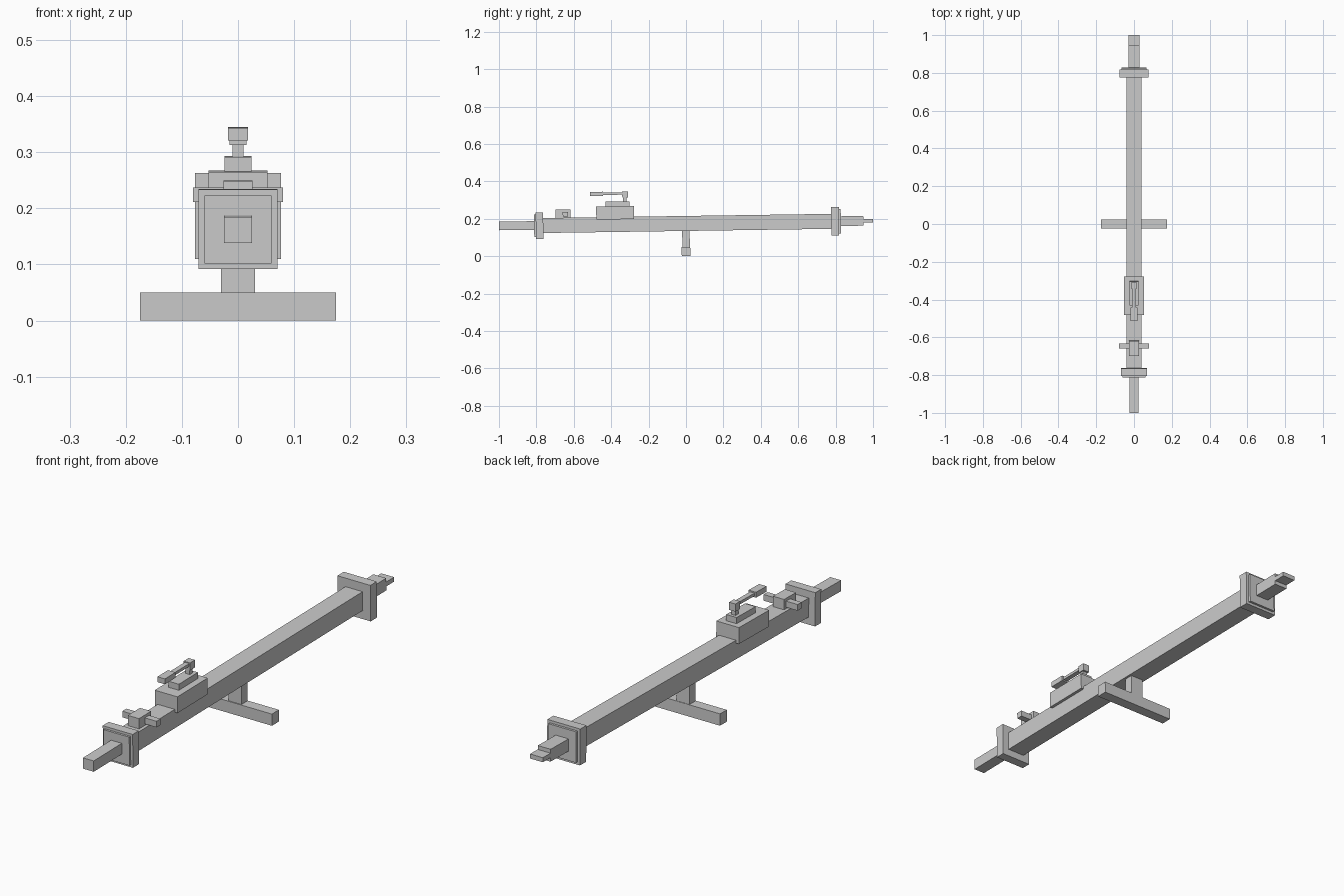
import bpy
import math
from mathutils import Matrix

TILT = math.atan(0.0145)  # the whole model leans slightly upward to the back


def box(name, hx, y0, y1, z0, z1):
    """Box symmetric in x, tilted about its own centre."""
    sx, sy, sz = 2 * hx, y1 - y0, z1 - z0
    bpy.ops.mesh.primitive_cube_add(size=1)
    ob = bpy.context.object
    ob.name = name
    m = (Matrix.Translation((0, (y0 + y1) / 2, (z0 + z1) / 2))
         @ Matrix.Rotation(TILT, 4, 'X')
         @ Matrix.Diagonal((sx, sy, sz, 1)))
    ob.data.transform(m)
    return ob


# long tube and end stubs
box("main_tube", 0.04, -0.78, 0.79, 0.135, 0.215)
box("front_stub", 0.025, -1.0, -0.80, 0.140, 0.186)
box("rear_stub", 0.03, 0.80, 0.948, 0.162, 0.214)
box("rear_tip", 0.03, 0.94, 1.0, 0.180, 0.199)

# square collars with thin cover plates
box("front_collar", 0.07, -0.803, -0.763, 0.092, 0.234)
box("front_cover", 0.06, -0.812, -0.80, 0.102, 0.223)
box("rear_collar", 0.077, 0.776, 0.818, 0.110, 0.263)
box("rear_cover", 0.065, 0.815, 0.828, 0.122, 0.252)

# support stand
box("stand_post", 0.03, -0.020, 0.020, 0.045, 0.15)
box("stand_foot", 0.175, -0.023, 0.023, 0.0003, 0.05)

# clamp with cross bar
box("clamp_block", 0.026, -0.698, -0.618, 0.195, 0.249)
box("clamp_crossbar", 0.08, -0.659, -0.632, 0.211, 0.237)

# housing with lever
box("housing", 0.053, -0.48, -0.278, 0.197, 0.266)
box("housing_cap", 0.0245, -0.43, -0.303, 0.26, 0.292)
box("lever_post", 0.01, -0.337, -0.317, 0.288, 0.318)
box("lever_head", 0.015, -0.341, -0.309, 0.313, 0.345)
box("lever_arm", 0.0105, -0.45, -0.335, 0.328, 0.340)
box("lever_grip", 0.0175, -0.513, -0.443, 0.321, 0.344)
